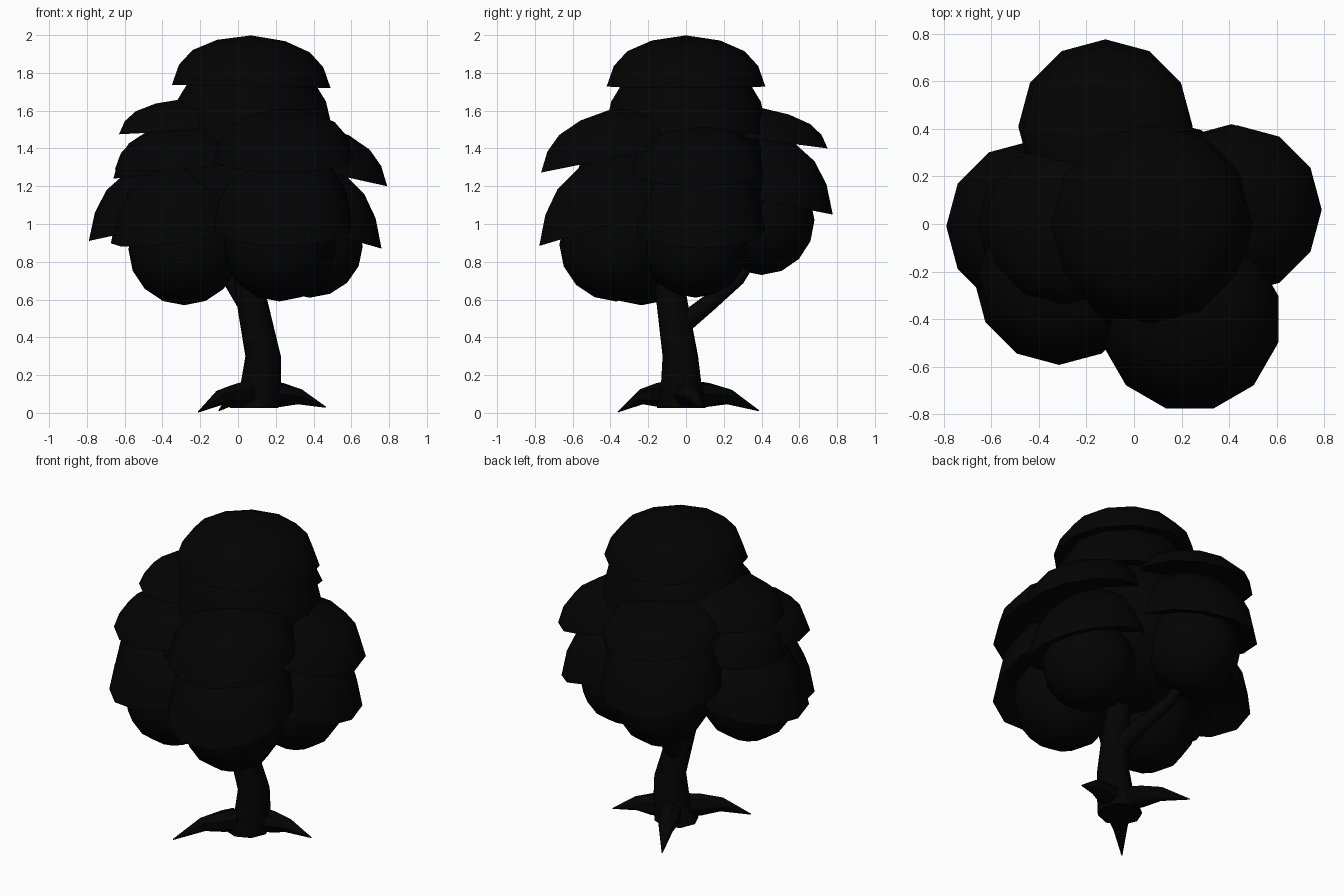
import bpy, bmesh, math
from mathutils import Vector

if "Cube" in bpy.data.objects:
    bpy.data.objects.remove(bpy.data.objects["Cube"])

mat = bpy.data.materials.new("near_black")
mat.diffuse_color = (0.001, 0.001, 0.001, 1)
mat.use_nodes = True
mat.node_tree.nodes["Principled BSDF"].inputs["Base Color"].default_value = mat.diffuse_color


def finish(bm, name, angle=50):
    bmesh.ops.recalc_face_normals(bm, faces=bm.faces)
    me = bpy.data.meshes.new(name)
    bm.to_mesh(me)
    bm.free()
    me.materials.append(mat)
    ob = bpy.data.objects.new(name, me)
    bpy.context.collection.objects.link(ob)
    bpy.ops.object.select_all(action='DESELECT')
    ob.select_set(True)
    bpy.context.view_layer.objects.active = ob
    bpy.ops.object.shade_smooth_by_angle(angle=math.radians(angle))
    return ob


def bridge(bm, a, b):
    n = len(a)
    for i in range(n):
        bm.faces.new((a[i], a[(i + 1) % n], b[(i + 1) % n], b[i]))


def fan(bm, ring, tip):
    n = len(ring)
    for i in range(n):
        bm.faces.new((ring[i], ring[(i + 1) % n], tip))


# Domed leaf layer with an overhanging rim and a hollow underside
DOME = [(0.43, 0.9), (0.74, 0.69), (0.91, 0.4), (1, 0), (0.84, 0.05), (0.5, 0.12)]


def leaf_cap(name, x, y, rim, r, h, tilt=(0, 0), turn=0.0, n=12):
    """rim is the height of the lowest rim point; tilt is the slope in x and y."""
    bm = bmesh.new()
    mid = rim + r * math.hypot(*tilt)

    def vert(px, py, pz):
        return bm.verts.new((x + px, y + py, mid + pz + tilt[0] * px + tilt[1] * py))
    rings = []
    for f, g in DOME:
        rings.append([vert(r * f * math.cos(turn + math.tau * i / n),
                           r * f * math.sin(turn + math.tau * i / n), h * g) for i in range(n)])
    for a, b in zip(rings, rings[1:]):
        bridge(bm, a, b)
    fan(bm, rings[0], vert(0, 0, h))
    fan(bm, rings[-1], vert(0, 0, h * 0.14))
    return finish(bm, name)


# Rounded leaf mass
def leaf_ball(name, x, y, z, r, rz):
    bm = bmesh.new()
    bmesh.ops.create_uvsphere(bm, u_segments=12, v_segments=8, radius=1)
    for v in bm.verts:
        v.co = (x + v.co.x * r, y + v.co.y * r, z + v.co.z * rz)
    return finish(bm, name)


# Tapered tube through (x, y, z, radius) points
def tube(name, pts, n=8, flat=False):
    bm = bmesh.new()
    P = [Vector(p[:3]) for p in pts]
    rings = []
    for k, p in enumerate(P):
        d = (P[min(k + 1, len(P) - 1)] - P[max(k - 1, 0)]).normalized()
        if flat:
            d = Vector((0, 0, 1))
        u = d.cross(Vector((0, 1, 0) if flat else (0, 0, 1))).normalized()
        w = d.cross(u)
        rings.append([bm.verts.new(p + pts[k][3] * (u * math.cos(math.tau * i / n) + w * math.sin(math.tau * i / n)))
                      for i in range(n)])
    for a, b in zip(rings, rings[1:]):
        bridge(bm, a, b)
    bm.faces.new(rings[0])
    bm.faces.new(rings[-1])
    return finish(bm, name)


# Trunk and branch
tube("trunk", [(0.085, -0.025, 0.025, 0.13), (0.12, -0.025, 0.14, 0.108), (0.133, -0.03, 0.3, 0.094),
               (0.06, -0.085, 0.66, 0.08), (0.04, -0.06, 0.95, 0.06)], flat=True)
tube("back_branch", [(0.1, -0.03, 0.46, 0.055), (0.04, 0.12, 0.58, 0.047), (-0.05, 0.28, 0.71, 0.035),
                     (-0.09, 0.4, 0.9, 0.03)], n=8)

# Roots
for i, (x, y, z) in enumerate([(0.465, 0.08, 0.03), (-0.21, -0.36, 0.005), (-0.1, 0.385, 0.012)]):
    c = Vector((0.11, -0.02, 0))
    d = Vector((x, y, 0)) - c
    a, b, e = c + d * 0.2, c + d * 0.36, c + d * 0.62
    tube(f"root_{i + 1}", [(a.x, a.y, 0.1, 0.07), (b.x, b.y, 0.095, 0.065), (e.x, e.y, 0.085, 0.042),
                           (x, y, z, 0.003)], n=7)

# Crown core and the two top layers
leaf_ball("crown_core", 0.04, -0.03, 1.22, 0.49, 0.46)
leaf_cap("upper_crown", 0.07, 0.0, 1.48, 0.435, 0.42)
leaf_cap("top_crown", 0.07, 0.0, 1.72, 0.42, 0.27, tilt=(-0.02, 0.0))

# Back clump
leaf_ball("back_ball", -0.11, 0.40, 1.02, 0.28, 0.29)
leaf_cap("back_lower_cap", -0.12, 0.41, 1.05, 0.367, 0.38, tilt=(0, -0.2))
leaf_cap("back_upper_cap", -0.11, 0.39, 1.40, 0.36, 0.17, tilt=(0, -0.13))

# Front clump
leaf_ball("front_ball", 0.22, -0.37, 0.89, 0.30, 0.30)
leaf_cap("front_lower_cap", 0.235, -0.41, 0.88, 0.38, 0.39, tilt=(0, 0.3), turn=math.pi / 12)
leaf_cap("front_upper_cap", 0.24, -0.40, 1.27, 0.38, 0.26, tilt=(0, 0.2), turn=math.pi / 12)

# Right clump
leaf_ball("right_ball", 0.38, 0.05, 0.88, 0.28, 0.27)
leaf_cap("right_lower_cap", 0.41, 0.07, 0.87, 0.35, 0.38, tilt=(-0.28, 0))
leaf_cap("right_upper_cap", 0.435, 0.06, 1.20, 0.355, 0.25, tilt=(-0.22, 0))

# Front left clump
leaf_ball("front_left_ball", -0.285, -0.235, 0.865, 0.295, 0.295)
leaf_cap("front_left_lower_cap", -0.315, -0.235, 0.88, 0.358, 0.39, tilt=(0.12, 0.12))
leaf_cap("front_left_upper_cap", -0.30, -0.22, 1.28, 0.352, 0.21, tilt=(0.06, 0.06))

# Left clump
leaf_cap("left_lower_cap", -0.43, -0.01, 0.91, 0.36, 0.36, tilt=(0.22, 0))
leaf_cap("left_middle_cap", -0.34, 0.0, 1.24, 0.32, 0.26, tilt=(0.1, 0))
leaf_cap("left_upper_cap", -0.29, 0.0, 1.475, 0.34, 0.17, tilt=(0.05, 0))
